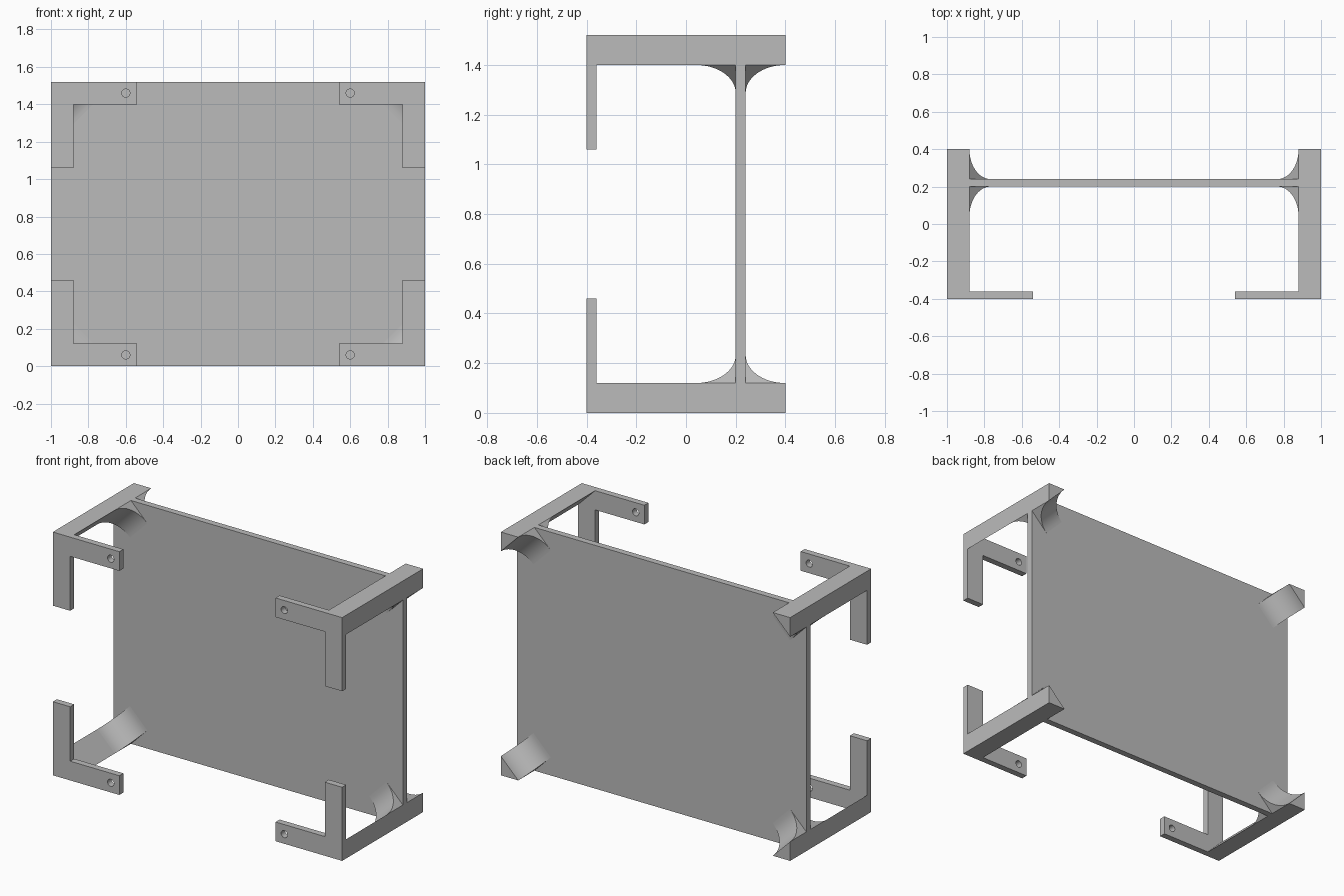
import bpy, bmesh, math

cube = bpy.data.objects.get("Cube")
if cube:
    bpy.data.objects.remove(cube, do_unlink=True)

HEIGHT, LEG, ARM, R = 1.52, 0.12, 0.46, 0.16
FRONT, BACK = -0.4, 0.4
PLATE_FRONT, PLATE_BACK = 0.2, 0.24

grey = bpy.data.materials.new("plain grey")
grey.use_nodes = True
colour = (0.5, 0.5, 0.5, 1)
grey.diffuse_color = colour
grey.node_tree.nodes["Principled BSDF"].inputs["Base Color"].default_value = colour


def solid(name, loops, offset, place, smooth=False):
    """Fill the outline loops (the later ones are holes), extrude by offset, then place."""
    bm = bmesh.new()
    edges = []
    for loop in loops:
        verts = [bm.verts.new(p) for p in loop]
        edges += [bm.edges.new((v, verts[i - 1])) for i, v in enumerate(verts)]
    if len(loops) == 1:
        bm.faces.new(verts)
    else:
        bmesh.ops.triangle_fill(bm, edges=edges, use_beauty=True)
    out = bmesh.ops.extrude_face_region(bm, geom=bm.faces[:], use_keep_orig=True)
    moved = [g for g in out["geom"] if isinstance(g, bmesh.types.BMVert)]
    bmesh.ops.translate(bm, verts=moved, vec=offset)
    for v in bm.verts:
        v.co = place(*v.co)
    bmesh.ops.recalc_face_normals(bm, faces=bm.faces[:])
    mesh = bpy.data.meshes.new(name)
    bm.to_mesh(mesh)
    bm.free()
    mesh.materials.append(grey)
    obj = bpy.data.objects.new(name, mesh)
    bpy.context.collection.objects.link(obj)
    if smooth:
        bpy.ops.object.select_all(action='DESELECT')
        obj.select_set(True)
        bpy.context.view_layer.objects.active = obj
        bpy.ops.object.shade_smooth_by_angle(angle=math.radians(30))
    return obj


# Back panel
solid("panel", [[(x, PLATE_FRONT, z) for x, z in
                 ((-1, 0), (1, 0), (1, HEIGHT), (-1, HEIGHT))]],
      (0, PLATE_BACK - PLATE_FRONT, 0), lambda x, y, z: (x, y, z))

# Outlines measured inward (u, v) from a corner
bracket = [(0, 0), (ARM, 0), (ARM, LEG), (LEG, LEG), (LEG, ARM), (0, ARM)]
hole = [(0.4 + 0.022 * math.cos(a), 0.06 + 0.022 * math.sin(a))
        for a in (math.tau * i / 24 for i in range(24))]
rail = [(0, 0), (LEG, 0), (0, LEG)]
THICK = 0.04
D = math.sqrt(0.5)


def fillet_outline(start, direction):
    """Concave quarter round from the panel face out along the rail."""
    points = [(start, 0)]
    for i in range(17):
        a = math.pi / 2 * i / 16
        points.append((start + direction * R * (1 - math.sin(a)), R * (1 - math.cos(a))))
    # pairs of distance along y and distance away from the rail's sloping face
    return [(n * D, y, LEG + n * D) for y, n in points]


for side, sx in (("left", 1), ("right", -1)):
    for level in ("lower", "upper"):
        def place(u, y, v, sx=sx, level=level):
            return (sx * (1 - u), y, v if level == "lower" else HEIGHT - v)

        tag = f"{level}_{side}"
        # L-shaped front bracket with a screw hole
        solid(f"{tag}_bracket", [[(u, FRONT, v) for u, v in loop] for loop in (bracket, hole)],
              (0, THICK, 0), place, True)
        # Three-sided rail from bracket to back
        solid(f"{tag}_rail", [[(u, FRONT + THICK, v) for u, v in rail]],
              (0, BACK - FRONT - THICK, 0), place)
        # Rounded gussets on both faces of the panel
        for face, start, direction in (("front", PLATE_FRONT, -1), ("back", PLATE_BACK, 1)):
            solid(f"{tag}_{face}_gusset", [fillet_outline(start, direction)],
                  (LEG, 0, -LEG), place, True)
